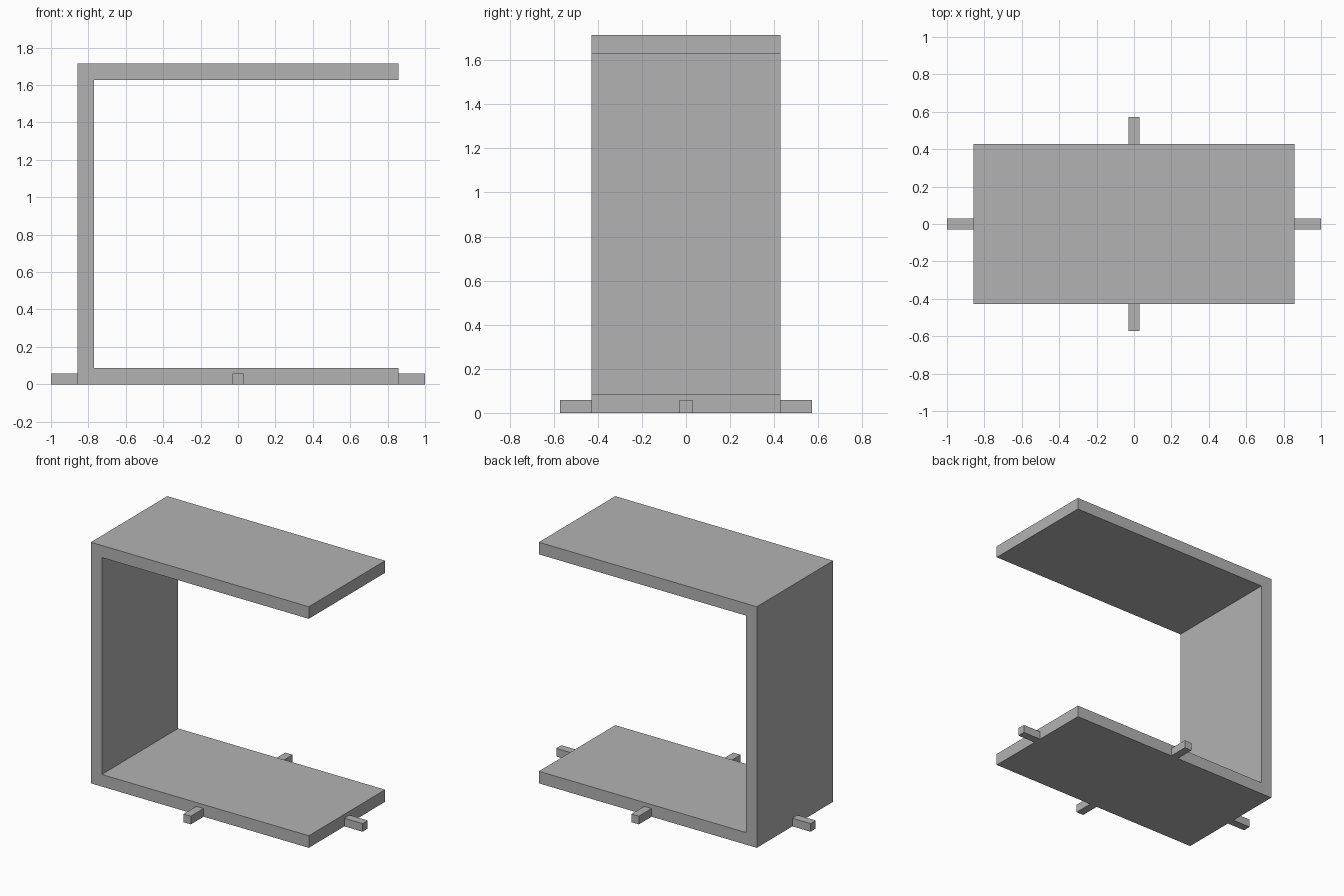
import bpy
import bmesh
from math import pi
from mathutils import Matrix, Vector

default = bpy.data.objects.get("Cube")
if default:
    bpy.data.objects.remove(default, do_unlink=True)

HALF_X, HALF_Y, HEIGHT, WALL = 0.857, 0.4285, 1.714, 0.086
TAB_LENGTH, TAB_SIZE = 0.143, 0.058

grey = bpy.data.materials.new("plain_grey")
grey.use_nodes = True
colour = (0.45, 0.45, 0.45, 1)
grey.diffuse_color = colour
grey.node_tree.nodes["Principled BSDF"].inputs["Base Color"].default_value = colour


def add_object(name, bm):
    bmesh.ops.recalc_face_normals(bm, faces=bm.faces)
    mesh = bpy.data.meshes.new(name)
    bm.to_mesh(mesh)
    bm.free()
    mesh.materials.append(grey)
    obj = bpy.data.objects.new(name, mesh)
    bpy.context.collection.objects.link(obj)
    return obj


# C-shaped frame: side profile extruded from front to back
inner = WALL - HALF_X
profile = [(-HALF_X, 0), (HALF_X, 0), (HALF_X, WALL), (inner, WALL),
           (inner, HEIGHT - WALL), (HALF_X, HEIGHT - WALL),
           (HALF_X, HEIGHT), (-HALF_X, HEIGHT)]
bm = bmesh.new()
face = bm.faces.new([bm.verts.new((x, -HALF_Y, z)) for x, z in profile])
result = bmesh.ops.extrude_face_region(bm, geom=[face])
moved = [v for v in result["geom"] if isinstance(v, bmesh.types.BMVert)]
bmesh.ops.translate(bm, verts=moved, vec=(0, 2 * HALF_Y, 0))
add_object("c_frame", bm)

# Small tabs sticking out of each side of the base
tabs = [("left_tab", 0, HALF_X), ("back_tab", 1, HALF_Y),
        ("right_tab", 2, HALF_X), ("front_tab", 3, HALF_Y)]
for name, quarter, edge in tabs:
    bm = bmesh.new()
    centre = Vector((edge + TAB_LENGTH / 2, 0, TAB_SIZE / 2))
    size = Matrix.Diagonal((TAB_LENGTH, TAB_SIZE, TAB_SIZE, 1))
    turn = Matrix.Rotation(quarter * pi / 2, 4, "Z")
    bmesh.ops.create_cube(bm, size=1, matrix=turn @ Matrix.Translation(centre) @ size)
    add_object(name, bm)
